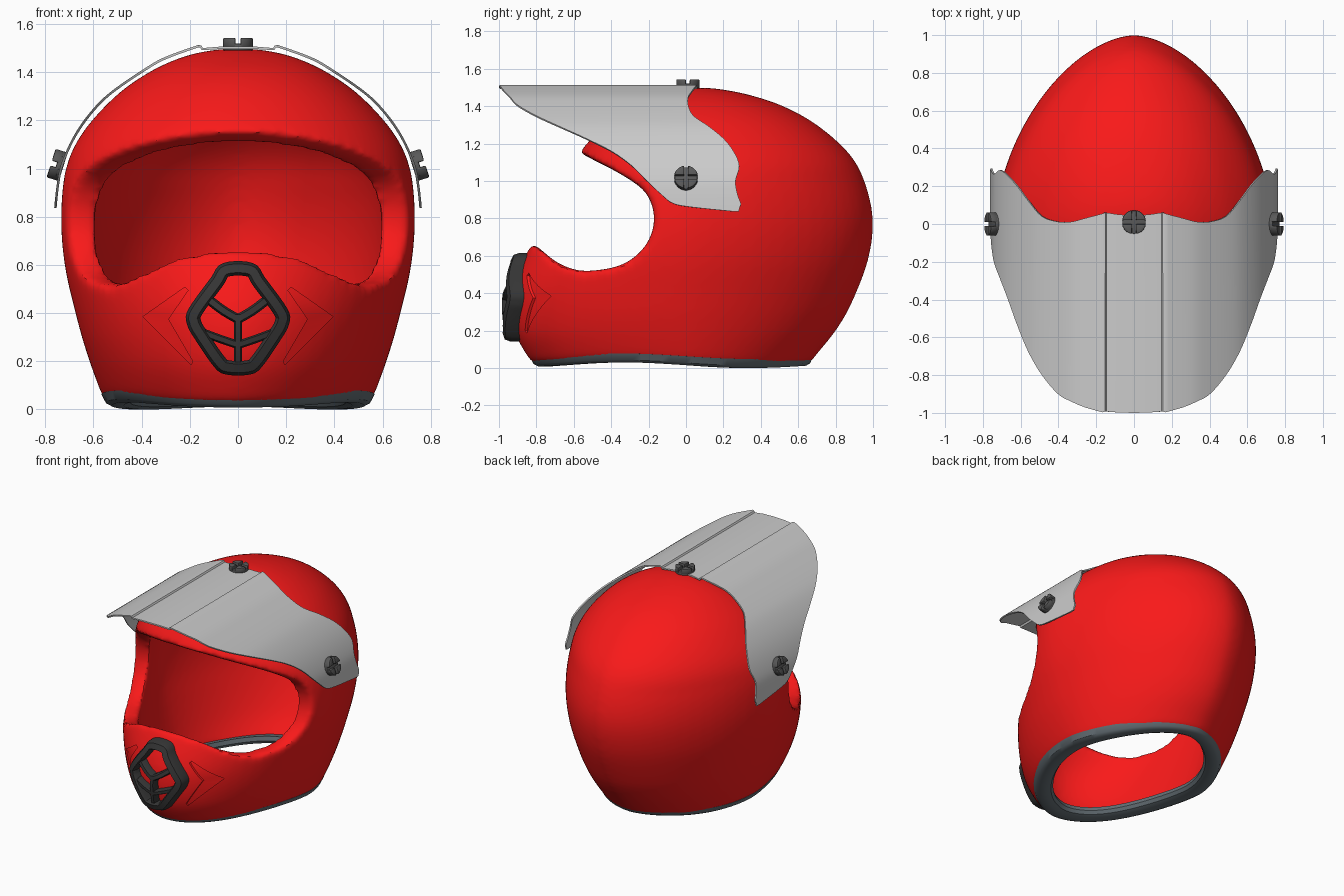
import bpy, bmesh
from math import sin, cos, pi, copysign
from mathutils import Vector, Matrix

if "Cube" in bpy.data.objects:
    bpy.data.objects.remove(bpy.data.objects["Cube"])


def catmull(pts, n, closed=False):
    m, out = len(pts), []
    get = (lambda i: pts[i % m]) if closed else (lambda i: pts[min(max(i, 0), m - 1)])
    for i in range(m if closed else m - 1):
        a, b, c, d = (get(i + k) for k in (-1, 0, 1, 2))
        for k in range(n):
            t = k / n
            out.append(tuple(0.5 * (2*q + (r - p)*t + (2*p - 5*q + 4*r - s)*t*t + (3*q - p - 3*r + s)*t**3)
                             for p, q, r, s in zip(a, b, c, d)))
    return out if closed else out + [tuple(pts[-1])]


def loft(bm, rings, closed=False):
    vs = [[bm.verts.new(p) for p in r] for r in rings]
    n, m = len(vs), len(vs[0])
    for i in range(n if closed else n - 1):
        for j in range(m):
            k, l = (i + 1) % n, (j + 1) % m
            bm.faces.new((vs[i][j], vs[i][l], vs[k][l], vs[k][j]))
    if not closed:
        bm.faces.new(vs[0])
        bm.faces.new(vs[-1])


def make(name, bm, mat=None):
    bmesh.ops.recalc_face_normals(bm, faces=bm.faces[:])
    me = bpy.data.meshes.new(name)
    bm.to_mesh(me)
    bm.free()
    ob = bpy.data.objects.new(name, me)
    bpy.context.collection.objects.link(ob)
    if mat:
        me.materials.append(mat)
    return ob


def modify(ob, kind, **props):
    md = ob.modifiers.new(kind.lower(), kind)
    for k, v in props.items():
        setattr(md, k, v)


def finish(ob, cutters=()):
    # apply modifiers, remove cutters, shade
    mats = list(ob.data.materials)
    bpy.context.view_layer.update()
    me = bpy.data.meshes.new_from_object(ob.evaluated_get(bpy.context.evaluated_depsgraph_get()))
    ob.modifiers.clear()
    ob.data = me
    me.name = ob.name
    if mats:
        me.materials.clear()
        me.materials.append(mats[0])
        me.polygons.foreach_set("material_index", [0] * len(me.polygons))
    for c in cutters:
        bpy.data.objects.remove(c)
    bpy.ops.object.select_all(action='DESELECT')
    ob.select_set(True)
    bpy.context.view_layer.objects.active = ob
    bpy.ops.object.shade_smooth_by_angle(angle=0.6)


def material(name, *rgb):
    m = bpy.data.materials.new(name)
    m.diffuse_color = (*rgb, 1)
    m.use_nodes = True
    m.node_tree.nodes["Principled BSDF"].inputs["Base Color"].default_value = m.diffuse_color
    return m


RED = material("red", 0.95, 0.01, 0.01)
DARK = material("dark", 0.035, 0.035, 0.035)
BOLT = material("bolt_grey", 0.1, 0.1, 0.1)
RIM = material("rim_grey", 0.13, 0.16, 0.18)

# helmet levels: z, front y, back y, half width, y of widest point
LEVELS = catmull([
    (0, -.81, .66, .545, 0), (.05, -.85, .70, .57, 0), (.2, -.92, .81, .62, 0), (.4, -.93, .91, .675, 0),
    (.6, -.86, .98, .72, 0), (.8, -.74, 1.0, .735, 0), (1.0, -.64, .955, .715, 0), (1.15, -.57, .87, .645, .02),
    (1.3, -.43, .70, .51, .05), (1.4, -.28, .52, .37, .06), (1.46, -.12, .34, .24, .07),
    (1.49, 0, .19, .12, .08), (1.5, .078, .082, .002, .08)], 6)


def section(level, n=72):
    z, yf, yb, w, ym = level
    pts = []
    for i in range(n):
        s, c = sin(2*pi*i/n), cos(2*pi*i/n)
        p = 1.72 if c > 0 else 1.85
        p += (2 - p) * min(1, max(0, (z - 1) / .5))
        ry = yb - ym if c > 0 else ym - yf
        pts.append(Vector((w * copysign(abs(s)**(2/p), s), ym + ry * copysign(abs(c)**(2/p), c), z)))
    return pts


def hem(y):
    return .048 + .015 * cos((y + .35) * pi / .7)


def chin_y(x, z):
    a, b = next((a, b) for a, b in zip(LEVELS, LEVELS[1:]) if b[0] >= z)
    t = (z - a[0]) / (b[0] - a[0])
    yf, w, ym = (a[k] + (b[k] - a[k]) * t for k in (1, 3, 4))
    return ym - (ym - yf) * (1 - (abs(x) / w)**1.85)**(1 / 1.85)


# shell: outer body
bm = bmesh.new()
rings = [section(l) for l in LEVELS]
for r in rings:
    for p in r:
        p.z += (hem(p.y) - .02) * max(0, 1 - p.z / .3)
loft(bm, rings)
shell = make("helmet_shell", bm, RED)

# head cavity cutter
bm = bmesh.new()
rings = [section((-.2, *LEVELS[0][1:]))] + [section(l) for l in LEVELS]
loft(bm, [[(p.x*.84, p.y*.885, p.z*.93) for p in r] for r in rings])
cavity = make("cavity_cutter", bm, RED)

# face opening cutter, drawn from the side
bm = bmesh.new()
side = catmull([(-1.2, 1.45), (-.6, 1.165), (-.5, 1.115), (-.33, 1.025), (-.21, .93), (-.17, .79), (-.22, .65),
                (-.35, .55), (-.55, .52), (-.68, .56), (-.76, .62), (-.86, .70), (-1.2, .95)], 5)
loft(bm, [[(x, y, z) for y, z in side] for x in (-1, 1)])
opening = make("opening_cutter", bm, RED)

# chevron recess cutters beside the vent
recesses = []
for sx in (-1, 1):
    bm = bmesh.new()

    def path(*p):
        return [Vector(a).lerp(Vector(b), i / 8) for a, b in zip(p, p[1:]) for i in range(8)] + [Vector(p[-1])]
    rings = []
    for o, i in zip(path((.22, .508), (.395, .385), (.195, .185)), path((.207, .495), (.29, .375), (.188, .2))):
        rings.append([(sx*o.x, -1.2, o.y), (sx*o.x, chin_y(o.x, o.y) + .016, o.y),
                      (sx*i.x, chin_y(i.x, i.y) + .016, i.y), (sx*i.x, -1.2, i.y)])
    loft(bm, rings)
    recesses.append(make("chevron_cutter", bm, RED))

cutters = [cavity, opening] + recesses
for c in cutters:
    c.hide_render = True
for c in (cavity, opening):
    modify(shell, 'BOOLEAN', operation='DIFFERENCE', solver='EXACT', object=c)
modify(shell, 'REMESH', mode='VOXEL', voxel_size=.018)
modify(shell, 'SMOOTH', factor=.5, iterations=14)
for c in recesses:
    modify(shell, 'BOOLEAN', operation='DIFFERENCE', solver='EXACT', object=c)
finish(shell, cutters)

# neck rim
bm = bmesh.new()
rings = []
for p in section(LEVELS[0], 96):
    rings.append([(p.x*(1 - d/.545), p.y*(1 - d/.75), hem(p.y) + h) for d, h in (
        (-.022, .015), (-.004, -.02), (.02, -.033), (.07, -.033), (.1, -.022), (.115, 0), (.105, .03), (.06, .02))])
loft(bm, rings, True)
finish(make("neck_rim", bm, RIM))

# chin vent: frame and bars swept over the chin surface
bm = bmesh.new()


def bar(pts, w, closed=False, lift=.065):
    pts = [Vector(p) for p in catmull(pts, 5, closed)]
    n, rings = len(pts), []
    for i, p in enumerate(pts):
        a = pts[i - 1] if i or closed else p
        b = pts[(i + 1) % n] if closed or i < n - 1 else p
        t = (b - a).normalized()
        ring = []
        for u, d in ((-1, -.03), (-1, lift*.6), (-.6, lift), (.6, lift), (1, lift*.6), (1, -.03)):
            x, z = p.x - t.y*u*w, p.y + t.x*u*w
            ring.append((x, chin_y(x, z) - d, z))
        rings.append(ring)
    loft(bm, rings, closed)


half = [(.05, .58), (.088, .53), (.178, .405), (.182, .36), (.155, .31), (.078, .198), (.04, .174)]
bar(half + [(-x, z) for x, z in reversed(half)], .03, True)
bar([(0, .395), (0, .28), (0, .18)], .017, lift=.05)
for sx in (-1, 1):
    bar([(0, .375), (sx*.06, .41), (sx*.12, .455)], .02, lift=.05)
    bar([(0, .268), (sx*.08, .295), (sx*.16, .325)], .017, lift=.05)
finish(make("chin_vent", bm, DARK))

# peak: an arch pulled along y, rows of x, z, front y, back y
right = [(0, 1.502, -1.0, .045), (.08, 1.501, -.998, .05), (.148, 1.496, -.993, .06), (.155, 1.507, -.993, .06)]
right += catmull([
    (.165, 1.508, -.997, .055), (.26, 1.475, -.97, .03), (.33, 1.445, -.94, .012), (.40, 1.402, -.90, .012),
    (.485, 1.345, -.80, .04), (.555, 1.29, -.68, .12), (.615, 1.225, -.535, .2), (.665, 1.155, -.395, .255),
    (.705, 1.08, -.29, .285), (.735, 1.0, -.21, .265), (.748, .93, -.135, .275), (.754, .88, -.07, .293),
    (.756, .86, .03, .288), (.758, .837, .25, .282)], 4)
rows = [(-x, *r) for x, *r in reversed(right[1:])] + right
bm = bmesh.new()
vs = [(bm.verts.new((x, a, z)), bm.verts.new((x, b, z))) for x, z, a, b in rows]
for p, q in zip(vs, vs[1:]):
    bm.faces.new((p[0], q[0], q[1], p[1]))
peak = make("peak", bm)
modify(peak, 'SOLIDIFY', thickness=.01, offset=0)
finish(peak)

# cross-slotted bolts
for name, pos, d in (("top_bolt", (0, .01, 1.5), (0, 0, 1)),
                     ("right_bolt", (.735, 0, 1.01), (.95, 0, .3)), ("left_bolt", (-.735, 0, 1.01), (-.95, 0, .3))):
    bm = bmesh.new()
    loft(bm, [[(.062*cos(i*pi/16), .062*sin(i*pi/16), h) for i in range(32)] for h in (-.01, .02)])
    for q in range(4):
        arc = [(.01, .01)] + [(.064*cos(.16 + i*.156), .064*sin(.16 + i*.156)) for i in range(9)]
        rot = Matrix.Rotation(q*pi/2, 3, 'Z')
        loft(bm, [[rot @ Vector((x, y, h)) for x, y in arc] for h in (.005, .043)])
    bolt = make(name, bm, BOLT)
    bolt.matrix_world = Matrix.Translation(pos) @ Vector(d).to_track_quat('Z', 'Y').to_matrix().to_4x4()
    modify(bolt, 'BEVEL', width=.006, segments=2, limit_method='ANGLE')
    finish(bolt)
